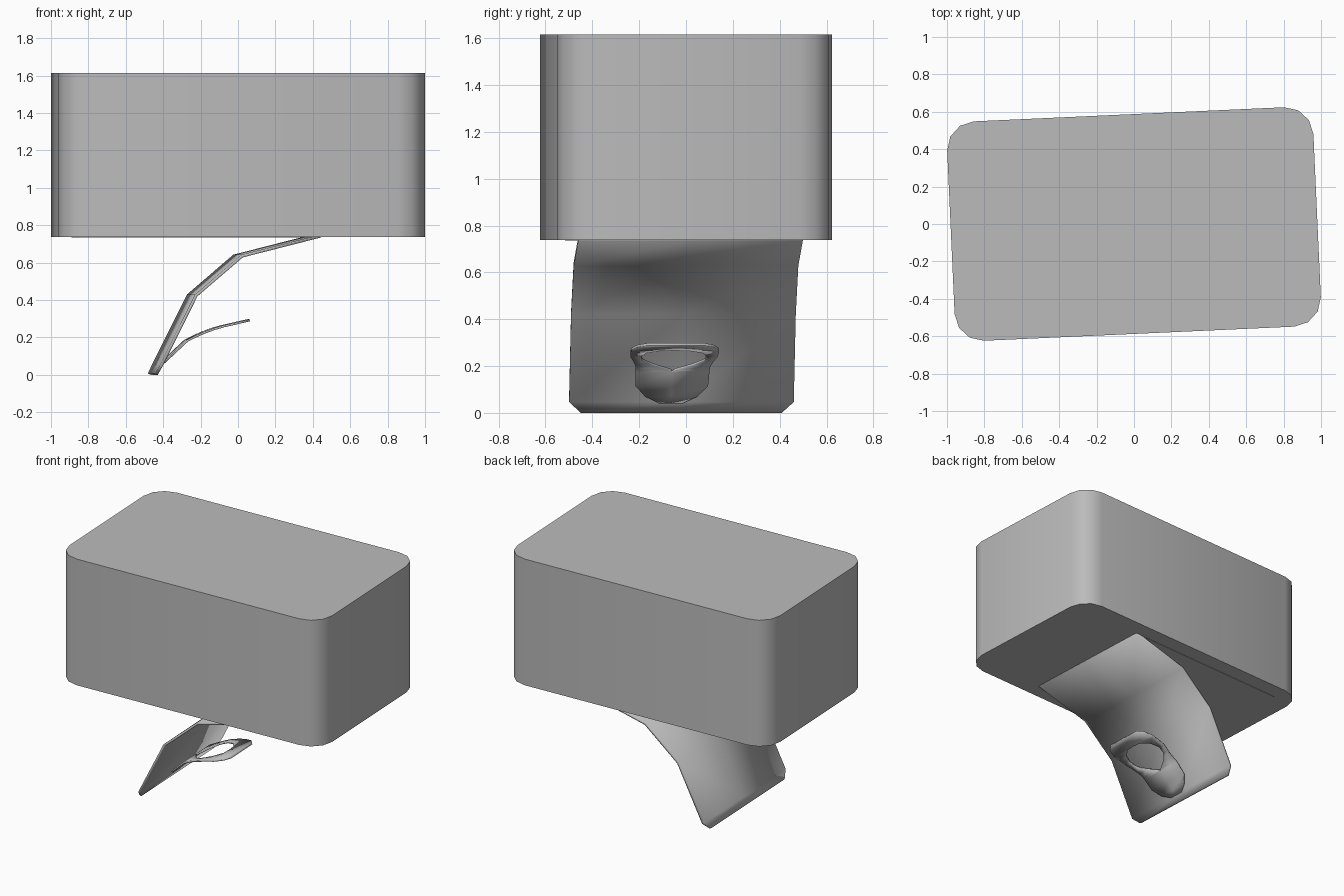
import bpy, bmesh, math
from mathutils import Matrix

cube = bpy.data.objects.get("Cube")
if cube:
    bpy.data.objects.remove(cube, do_unlink=True)

TURN = Matrix.Rotation(math.radians(2.6), 4, 'Z')

grey = bpy.data.materials.new("plain grey")
grey.use_nodes = True
grey.diffuse_color = (0.5, 0.5, 0.5, 1)
grey.node_tree.nodes["Principled BSDF"].inputs["Base Color"].default_value = (0.5, 0.5, 0.5, 1)


def finish(name, bm, angle=35):
    """Turn a bmesh into a shaded object in the common rotated frame."""
    bmesh.ops.recalc_face_normals(bm, faces=bm.faces)
    mesh = bpy.data.meshes.new(name)
    bm.to_mesh(mesh)
    bm.free()
    mesh.materials.append(grey)
    obj = bpy.data.objects.new(name, mesh)
    bpy.context.collection.objects.link(obj)
    obj.matrix_world = TURN
    bpy.ops.object.select_all(action='DESELECT')
    obj.select_set(True)
    bpy.context.view_layer.objects.active = obj
    bpy.ops.object.shade_smooth_by_angle(angle=math.radians(angle))
    return obj


def rounded_block(name, x0, x1, half_y, z0, z1, radius, segments):
    bm = bmesh.new()
    bmesh.ops.create_cube(bm, size=1)
    for v in bm.verts:
        v.co = (x1 if v.co.x > 0 else x0, math.copysign(half_y, v.co.y), z1 if v.co.z > 0 else z0)
    upright = [e for e in bm.edges if abs(e.verts[0].co.z - e.verts[1].co.z) > (z1 - z0) / 2]
    bmesh.ops.bevel(bm, geom=upright, offset=radius, segments=segments, profile=0.5, affect='EDGES')
    return finish(name, bm)


def bent_sheet(name, rows, centre_y, thickness):
    """Rows of (x, z, outer half width, hole half width) make a bent sheet."""
    bm = bmesh.new()
    grid = [[bm.verts.new((x, centre_y + s, z)) for s in (-w, -h, h, w)] for x, z, w, h in rows]
    for i in range(len(rows) - 1):
        a, b = grid[i], grid[i + 1]
        holed = rows[i][3] > 0.001 and rows[i + 1][3] > 0.001
        tip = rows[i][3] > 0 or rows[i + 1][3] > 0
        for j in range(3):
            if j == 1 and (holed or tip):
                continue
            bm.faces.new((a[j], b[j], b[j + 1], a[j + 1]))
    bmesh.ops.remove_doubles(bm, verts=bm.verts, dist=0.0005)
    obj = finish(name, bm)
    solid = obj.modifiers.new("thickness", 'SOLIDIFY')
    solid.thickness = thickness
    solid.offset = 0
    return obj


# Main body and the outline of its underside opening
rounded_block("box_body", -0.98, 0.98, 0.587, 0.738, 1.615, 0.15, 3)
rounded_block("underside_panel", -0.87, 0.42, 0.48, 0.735, 0.742, 0.04, 1)

# Curved flap hanging down from the underside
bent_sheet("hanging_flap", [
    (-0.456, 0.004, 0.43, 0), (-0.432, 0.05, 0.48, 0), (-0.245, 0.425, 0.48, 0),
    (0.0, 0.635, 0.48, 0), (0.42, 0.742, 0.48, 0)], 0, 0.016)

# Pull tab with a finger hole
bent_sheet("pull_tab", [
    (-0.425, 0.045, 0.05, 0), (-0.395, 0.073, 0.11, 0), (-0.35, 0.117, 0.155, 0),
    (-0.285, 0.178, 0.158, 0), (-0.275, 0.185, 0.158, 0.01), (-0.235, 0.205, 0.16, 0.08),
    (-0.19, 0.225, 0.172, 0.13), (-0.14, 0.244, 0.186, 0.143), (-0.085, 0.26, 0.188, 0.12),
    (-0.04, 0.27, 0.188, 0.06), (-0.035, 0.271, 0.188, 0),
    (0.025, 0.285, 0.165, 0), (0.055, 0.292, 0.125, 0)], -0.045, 0.011)
